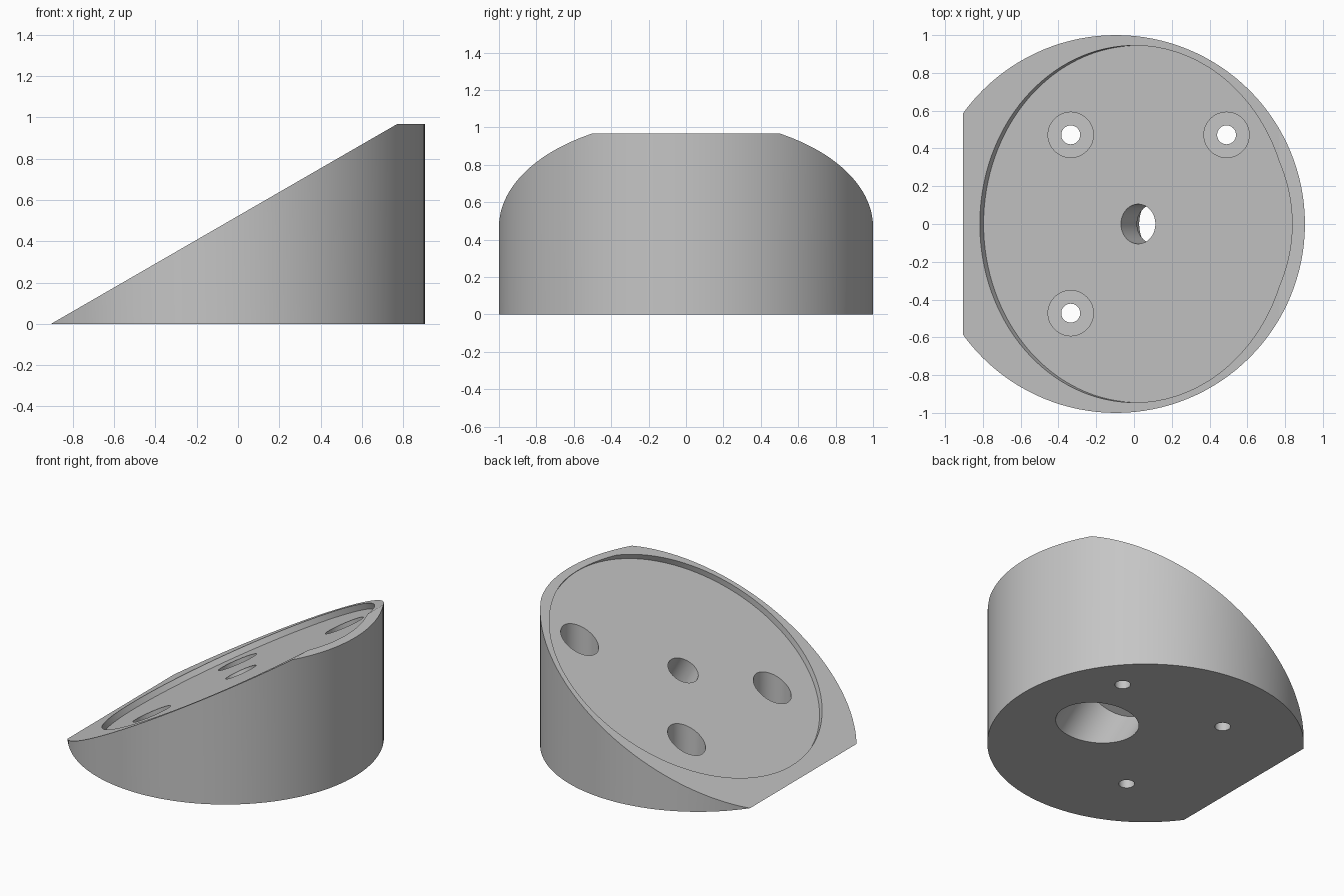
import bpy, bmesh, math
from mathutils import Vector, Matrix

if "Cube" in bpy.data.objects:
    bpy.data.objects.remove(bpy.data.objects["Cube"], do_unlink=True)

TILT = math.radians(30)
HALF = 0.905                                  # half length along x
SLOPE_N = Vector((-math.sin(TILT), 0, math.cos(TILT)))
RIM = Vector((0.002, 0, (HALF + 0.002) * math.tan(TILT)))   # dish centre on the slope
DISH_DEPTH = 0.04

grey = bpy.data.materials.new("plain grey")
grey.use_nodes = True
colour = (0.56, 0.56, 0.56, 1)
grey.diffuse_color = colour
grey.node_tree.nodes["Principled BSDF"].inputs["Base Color"].default_value = colour


def add_object(name, bm):
    bmesh.ops.recalc_face_normals(bm, faces=bm.faces)
    mesh = bpy.data.meshes.new(name)
    bm.to_mesh(mesh)
    bm.free()
    mesh.materials.append(grey)
    obj = bpy.data.objects.new(name, mesh)
    bpy.context.collection.objects.link(obj)
    return obj


def cylinder(radius, start, end, segments):
    """Capped cylinder between two points."""
    axis = end - start
    turn = Matrix.Rotation(math.atan2(axis.x, axis.z), 4, 'Y')
    bm = bmesh.new()
    bmesh.ops.create_cone(bm, cap_ends=True, segments=segments, radius1=radius,
                          radius2=radius, depth=axis.length,
                          matrix=Matrix.Translation((start + end) / 2) @ turn)
    return bm


def drill(body, radius, start, end, segments=64):
    """Subtract a cylinder from the body."""
    cutter = add_object("cutter", cylinder(radius, start, end, segments))
    cutter.hide_render = True
    mod = body.modifiers.new("cut", 'BOOLEAN')
    mod.operation = 'DIFFERENCE'
    mod.solver = 'EXACT'
    mod.object = cutter
    bpy.context.view_layer.objects.active = body
    bpy.ops.object.modifier_apply(modifier=mod.name)
    bpy.data.objects.remove(cutter, do_unlink=True)


# Round block sliced by the slope, leaving a small flat at the top
bm = cylinder(1, Vector((HALF - 1, 0, 0)), Vector((HALF - 1, 0, 0.967)), 128)
cut = bmesh.ops.bisect_plane(bm, geom=bm.verts[:] + bm.edges[:] + bm.faces[:],
                             plane_co=(-HALF, 0, 0), plane_no=SLOPE_N, clear_outer=True)
bmesh.ops.edgeloop_fill(bm, edges=[e for e in cut["geom_cut"]
                                   if isinstance(e, bmesh.types.BMEdge)])
body = add_object("angled_base", bm)

# Shallow round dish in the slope
floor = RIM - SLOPE_N * DISH_DEPTH
drill(body, 0.945, floor, floor + SLOPE_N * 0.5, 128)

# Cable bore square to the slope, widened from below
drill(body, 0.105, floor - SLOPE_N * 0.4, floor + SLOPE_N * 0.2)
drill(body, 0.24, floor - SLOPE_N, floor - SLOPE_N * 0.17)

# Upright screw holes with wide sockets
for x, y in ((-0.335, 0.472), (-0.335, -0.472), (0.49, 0.472)):
    drill(body, 0.05, Vector((x, y, -0.2)), Vector((x, y, 1.2)), 40)
    drill(body, 0.12, Vector((x, y, 0.1)), Vector((x, y, 1.2)), 48)

# Smooth curved walls, sharp edges
bpy.ops.object.select_all(action='DESELECT')
body.select_set(True)
bpy.context.view_layer.objects.active = body
bpy.ops.object.shade_smooth_by_angle(angle=math.radians(20))
